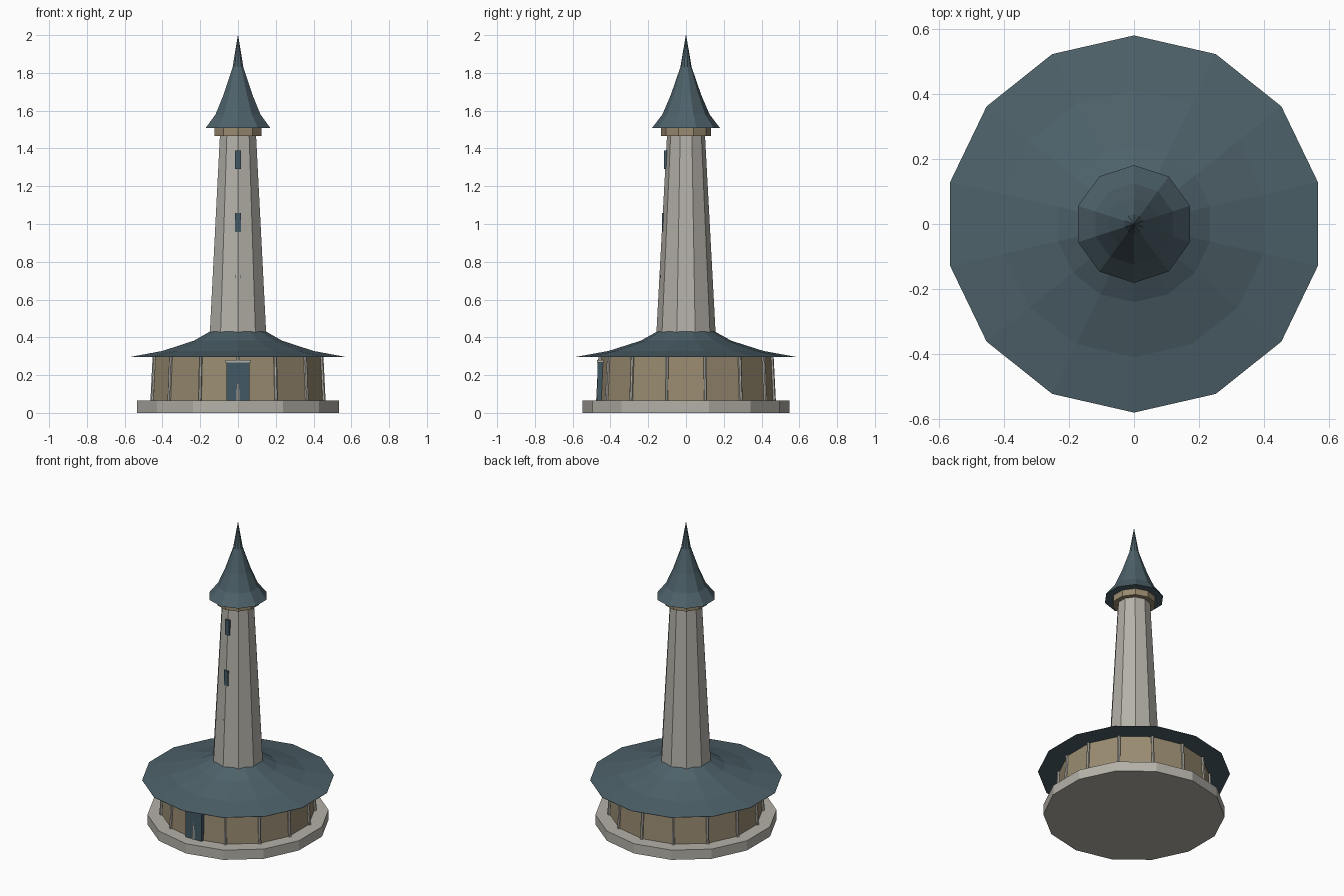
import bpy, math

if "Cube" in bpy.data.objects:
    bpy.data.objects.remove(bpy.data.objects["Cube"])


def material(name, rgb):
    m = bpy.data.materials.new(name)
    m.diffuse_color = (*rgb, 1)
    m.use_nodes = True
    m.node_tree.nodes["Principled BSDF"].inputs["Base Color"].default_value = m.diffuse_color
    return m


STONE = material("pale stone", (0.46, 0.44, 0.395))
WOOD = material("tan wood", (0.32, 0.26, 0.165))
SLATE = material("blue grey slate", (0.075, 0.12, 0.143))
DOOR = material("dark blue paint", (0.055, 0.098, 0.13))


def add(name, verts, faces, mat):
    me = bpy.data.meshes.new(name)
    me.from_pydata(verts, [], faces)
    me.materials.append(mat)
    ob = bpy.data.objects.new(name, me)
    bpy.context.collection.objects.link(ob)
    return ob


def lathe(name, sides, profile, mat):
    """Faceted solid from (radius, z) rings, with a corner facing front."""
    verts, faces = [], []
    for r, z in profile:
        for k in range(sides):
            a = -math.pi / 2 + 2 * math.pi * k / sides
            verts.append((r * math.cos(a), r * math.sin(a), z))
    for i in range(len(profile) - 1):
        for k in range(sides):
            n = (k + 1) % sides
            faces.append((i * sides + k, i * sides + n,
                          (i + 1) * sides + n, (i + 1) * sides + k))
    faces.append(tuple(reversed(range(sides))))
    top = (len(profile) - 1) * sides
    faces.append(tuple(range(top, top + sides)))
    return add(name, verts, faces, mat)


def box(name, x0, x1, y0, y1, z0, z1, mat):
    verts = [(x, y, z) for z in (z0, z1)
             for x, y in ((x0, y0), (x1, y0), (x1, y1), (x0, y1))]
    faces = [(3, 2, 1, 0), (4, 5, 6, 7)]
    faces += [(k, (k + 1) % 4, (k + 1) % 4 + 4, k + 4) for k in range(4)]
    return add(name, verts, faces, mat)


# Round ground floor
lathe("base_slab", 14, [(0.548, 0), (0.548, 0.065)], STONE)
lathe("hall_wall", 14, [(0.462, 0.06), (0.452, 0.30)], WOOD)
lathe("hall_roof", 14, [(0.58, 0.295), (0.58, 0.297), (0.41, 0.328),
                        (0.24, 0.382), (0.15, 0.432)], SLATE)

# Slightly leaning posts on the wall corners
for k in range(14):
    a = -math.pi / 2 + 2 * math.pi * k / 14
    verts = []
    for r, z in ((0.467, 0.06), (0.455, 0.297)):
        for j in range(6):
            b = a + math.pi * j / 3
            verts.append((r * math.cos(a) + 0.009 * math.cos(b),
                          r * math.sin(a) + 0.009 * math.sin(b), z))
    faces = [(5, 4, 3, 2, 1, 0), (6, 7, 8, 9, 10, 11)]
    faces += [(j, (j + 1) % 6, (j + 1) % 6 + 6, j + 6) for j in range(6)]
    add(f"wall_post_{k + 1}", verts, faces, STONE)

# Front door and lintel
box("front_door", -0.06, 0.06, -0.469, -0.43, 0.06, 0.266, DOOR)
box("door_lintel", -0.068, 0.068, -0.471, -0.43, 0.266, 0.28, STONE)

# Tapering tower, collar and spire
lathe("tower", 10, [(0.158, 0.40), (0.10, 1.48)], STONE)
lathe("tower_collar", 10, [(0.132, 1.465), (0.132, 1.51)], WOOD)
lathe("spire", 10, [(0.181, 1.507), (0.125, 1.58), (0.08, 1.685),
                    (0.03, 1.83), (0.0008, 2.0)], SLATE)

# Narrow tower windows; the lowest barely shows through the wall
for i, (y, z) in enumerate(((-0.117, 1.34), (-0.127, 1.007), (-0.1365, 0.68))):
    box(f"tower_window_{i + 1}", -0.015, 0.015, y, y + 0.02,
        z - 0.05, z + 0.05, DOOR)
